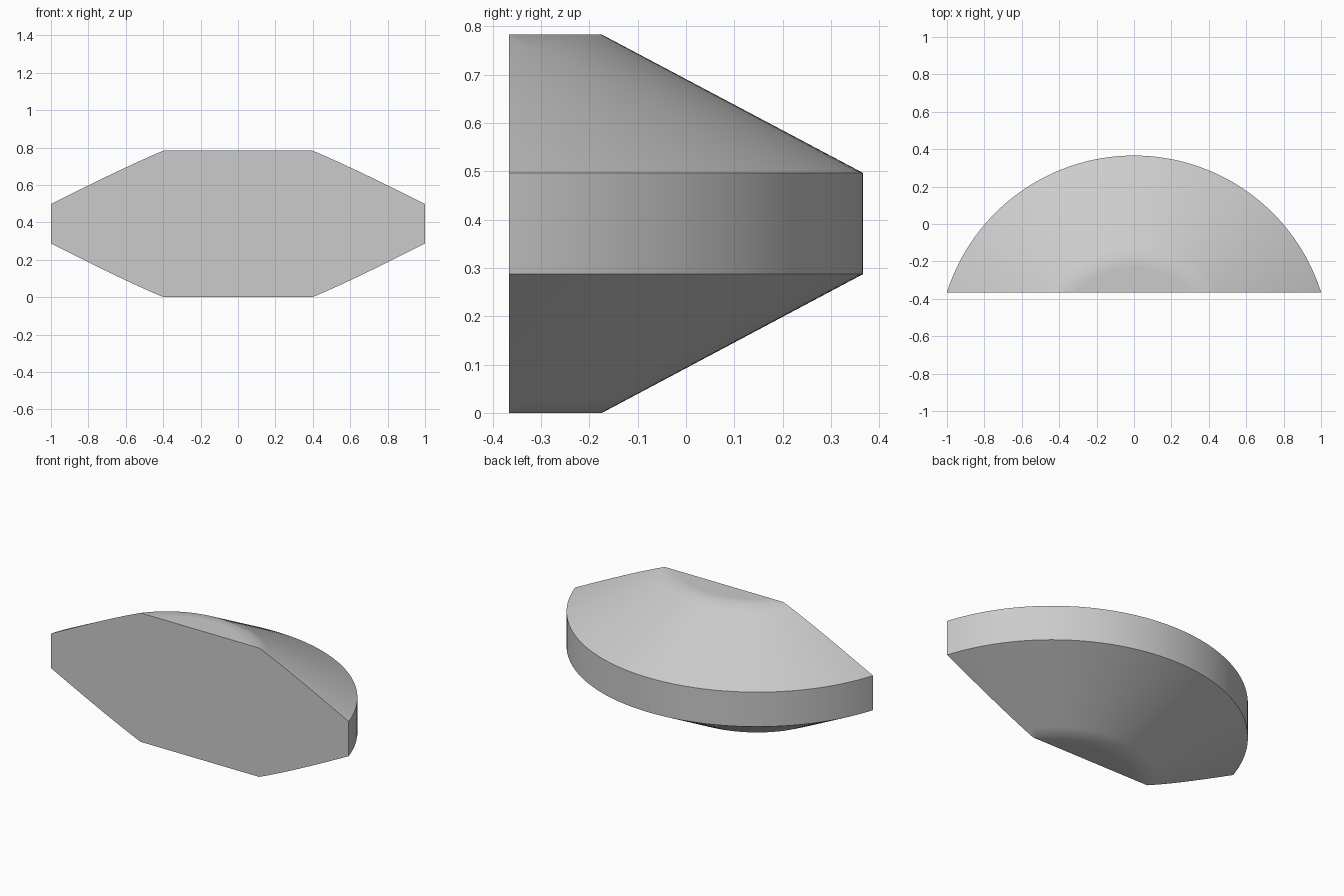
import bpy, bmesh, math
from mathutils import Matrix, Vector

cube = bpy.data.objects.get("Cube")
if cube:
    bpy.data.objects.remove(cube, do_unlink=True)

# Main dimensions
RIM, TOP = 1.05, 0.51
HEIGHT, LOWER, UPPER = 0.783, 0.287, 0.497
FRONT_Y, AXIS_Y = -0.366, -0.684
SEGMENTS = 160

grey = bpy.data.materials.new("light_grey")
grey.use_nodes = True
grey.diffuse_color = (0.6, 0.6, 0.6, 1)
grey.node_tree.nodes["Principled BSDF"].inputs["Base Color"].default_value = (0.6, 0.6, 0.6, 1)


def slope(t, z_rim, z_end):
    """Point on the sloping side, t = 0 at the flat end and 1 at the rim."""
    return Vector((TOP + (RIM - TOP) * t, 0, z_end + (z_rim - z_end) * t))


# Half profile, with support loops beside the soft edges
lower = [Vector((0, 0, 0)), Vector((TOP - 0.06, 0, 0))]
lower += [slope(t, LOWER, 0) for t in (0, 0.1, 1)]
upper = [slope(t, UPPER, HEIGHT) for t in (1, 0.1, 0)]
upper += [Vector((TOP - 0.06, 0, HEIGHT)), Vector((0, 0, HEIGHT))]
profile = lower + upper

# Turn the profile about its axis
bm = bmesh.new()
verts = [bm.verts.new(p) for p in profile]
edges = [bm.edges.new(pair) for pair in zip(verts, verts[1:])]
bmesh.ops.spin(bm, geom=verts + edges, cent=(0, 0, 0), axis=(0, 0, 1),
               angle=math.tau, steps=SEGMENTS, use_merge=True)
bmesh.ops.remove_doubles(bm, verts=bm.verts, dist=0.0001)
bm.transform(Matrix.Translation((0, AXIS_Y, 0)))

# Slice off the front and close it with a flat face
cut = bmesh.ops.bisect_plane(bm, geom=bm.verts[:] + bm.edges[:] + bm.faces[:],
                             plane_co=(0, FRONT_Y, 0), plane_no=(0, -1, 0),
                             clear_outer=True)
rim = [e for e in cut["geom_cut"] if isinstance(e, bmesh.types.BMEdge)]
bmesh.ops.contextual_create(bm, geom=rim)
bmesh.ops.recalc_face_normals(bm, faces=bm.faces)

mesh = bpy.data.meshes.new("sliced_disc")
bm.to_mesh(mesh)
bm.free()
mesh.materials.append(grey)
disc = bpy.data.objects.new("sliced_disc", mesh)
bpy.context.collection.objects.link(disc)

# Smooth shading with crisp rim and front edges
bpy.ops.object.select_all(action="DESELECT")
disc.select_set(True)
bpy.context.view_layer.objects.active = disc
bpy.ops.object.shade_smooth_by_angle(angle=math.radians(35))
